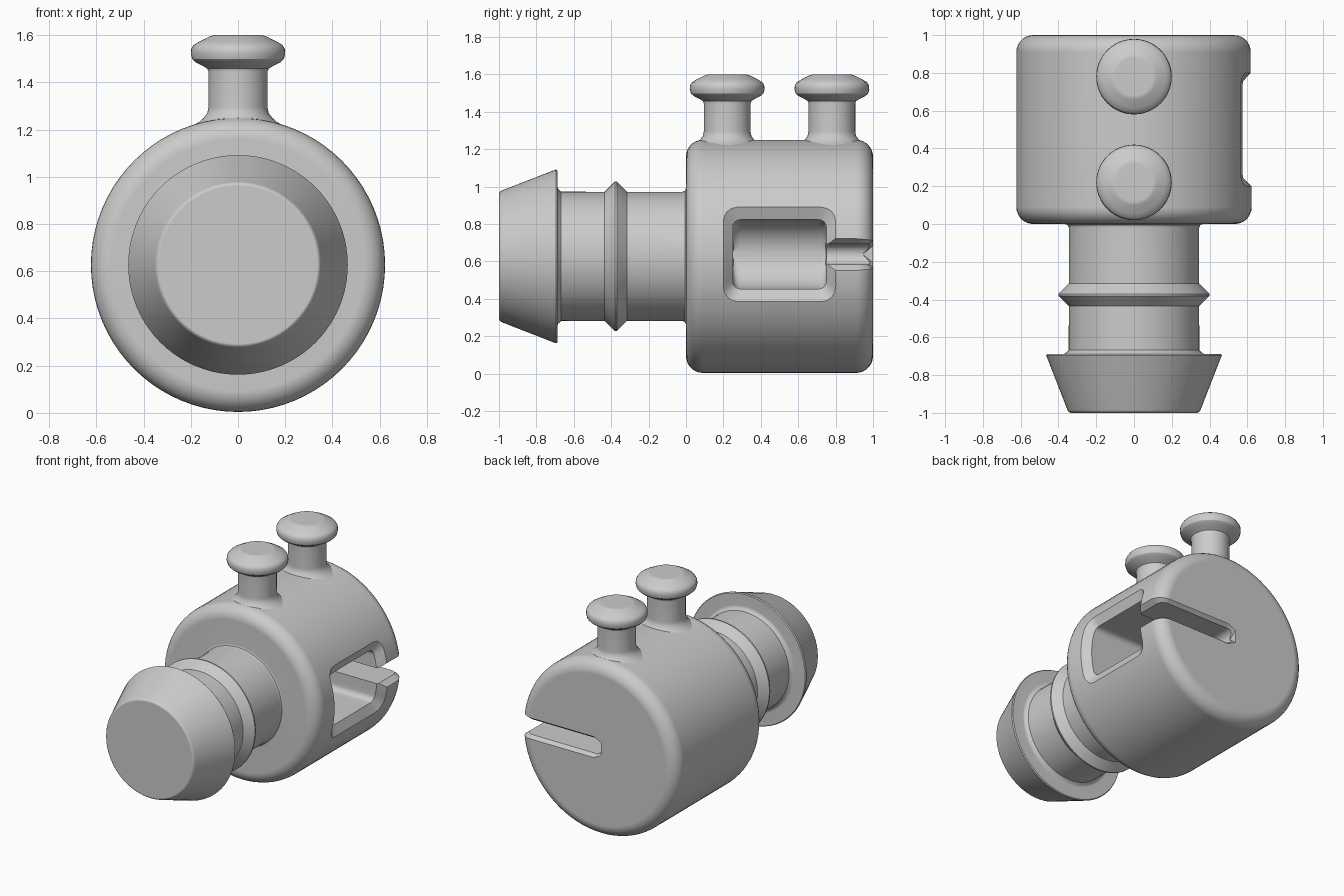
import bpy, bmesh
from math import sin, cos, pi, sqrt, radians

if "Cube" in bpy.data.objects:
    bpy.data.objects.remove(bpy.data.objects["Cube"])

AXIS_Z, R, ROUND = 0.627, 0.623, 0.09   # barrel axis height, radius, rim rounding
POCKET_Z = 0.638                         # centre height of pocket and slot

grey = bpy.data.materials.new("plain_grey")
grey.use_nodes = True
grey.diffuse_color = (0.6, 0.6, 0.6, 1)
grey.node_tree.nodes["Principled BSDF"].inputs["Base Color"].default_value = grey.diffuse_color


def loft(name, rings):
    """Closed skin through rings of equal point count, capped at both ends."""
    bm = bmesh.new()
    loops = [[bm.verts.new(p) for p in ring] for ring in rings]
    n = len(loops[0])
    for a, b in zip(loops, loops[1:]):
        for i in range(n):
            j = (i + 1) % n
            bm.faces.new((a[i], a[j], b[j], b[i]))
    bm.faces.new(loops[0])
    bm.faces.new(loops[-1])
    bmesh.ops.recalc_face_normals(bm, faces=bm.faces)
    mesh = bpy.data.meshes.new(name)
    bm.to_mesh(mesh)
    bm.free()
    mesh.materials.append(grey)
    obj = bpy.data.objects.new(name, mesh)
    bpy.context.collection.objects.link(obj)
    return obj


def circle(r, n):
    return [(r * cos(2 * pi * i / n), r * sin(2 * pi * i / n)) for i in range(n)]


def arc(cu, cv, r, start, end, steps=7):
    angles = [radians(start + (end - start) * i / steps) for i in range(steps + 1)]
    return [(cu + r * cos(a), cv + r * sin(a)) for a in angles]


def rounded_rect(hy, hz, r):
    """Outline with rounded corners and subdivided sides."""
    r = min(r, hz * 0.9)
    corners = [(1, 1, 0), (-1, 1, 90), (-1, -1, 180), (1, -1, 270)]
    arcs = [arc(sy * (hy - r), sz * (hz - r), r, s, s + 90, 4) for sy, sz, s in corners]
    pts = []
    for k, a in enumerate(arcs):
        (y0, z0), (y1, z1) = a[-1], arcs[(k + 1) % 4][0]
        pts += a + [(y0 + (y1 - y0) * t / 8, z0 + (z1 - z0) * t / 8) for t in range(1, 8)]
    return pts


def select_only(obj):
    bpy.ops.object.select_all(action='DESELECT')
    obj.select_set(True)
    bpy.context.view_layer.objects.active = obj


def carve(obj, cutter):
    mod = obj.modifiers.new("cut", 'BOOLEAN')
    mod.operation, mod.solver, mod.object = 'DIFFERENCE', 'EXACT', cutter
    select_only(obj)
    bpy.ops.object.modifier_apply(modifier=mod.name)
    bpy.data.objects.remove(cutter)


def finish(obj):
    select_only(obj)
    bpy.ops.object.shade_smooth_by_angle(angle=radians(30))
    mod = obj.modifiers.new("normals", 'WEIGHTED_NORMAL')
    mod.keep_sharp = True


# Barrel with ribbed neck and barbed tip, turned about the y axis: (y, radius)
profile = [(-1, .335), (-.995, .345), (-.985, .352), (-.695, .465), (-.688, .46),
           (-.688, .375), (-.683, .36), (-.668, .346), (-.435, .345), (-.38, .4),
           (-.37, .4), (-.315, .345), (-.02, .345), (-.006, .351), (0, .365)]
profile += arc(ROUND, R - ROUND, ROUND, 180, 90)
profile += arc(1 - ROUND, R - ROUND, ROUND, 90, 0)
body = loft("barrel_and_neck",
            [[(x, y, AXIS_Z + z) for x, z in circle(r, 80)] for y, r in profile])


# Side pocket: chamfered mouth that follows the barrel, then a round-bottomed cavity
def pocket_ring(hy, hz, r, x=None, depth=0):
    ring = []
    for y, z in rounded_rect(hy, hz, r):
        height = POCKET_Z + z - AXIS_Z
        px = sqrt((R - depth) ** 2 - height ** 2) if x is None else x
        ring.append((px, 0.5 + y, POCKET_Z + z))
    return ring


HZ = 0.185
rings = [pocket_ring(.35, .315, .11, x=.8),
         pocket_ring(.35, .315, .11, depth=-.05),
         pocket_ring(.25, HZ, .04, depth=.05)]
for step in range(12):
    a = radians(step * 7.9)
    rings.append(pocket_ring(.25, HZ * cos(a), .04, x=-HZ * sin(a)))
carve(body, loft("pocket_cutter", rings))

# Slot from the pocket out through the back, with a round inner end
outline = [(.8, .055)] + arc(.03, 0, .055, 90, 270, 10) + [(.8, -.055)]
carve(body, loft("slot_cutter",
                 [[(x, y, POCKET_Z + z) for x, z in outline] for y in (.6, 1.1)]))

# Chamfer of the slot edges, swept around the barrel side, rim and back
path = [(R, .7, 0, .09)]
for i in range(8):
    a = i / 7 * 90
    path.append((R - ROUND + ROUND * cos(radians(a)),
                 1 - ROUND + ROUND * sin(radians(a)), a, .09 - .015 * i / 7))
path += [(.03, 1, 90, .075), (-.03, 1, 90, .045)]
rings = []
for x, y, a, half in path:
    nx, ny = cos(radians(a)), sin(radians(a))
    rings.append([(x + nx * d, y + ny * d, POCKET_Z + s * (half + .8 * d))
                  for d, s in ((.05, 1), (-.05, 1), (-.05, -1), (.05, -1))])
carve(body, loft("slot_chamfer_cutter", rings))
finish(body)

# Two mushroom studs on top: (radius, z)
stud = [(.2, 1.15), (.2, 1.212), (.165, 1.232), (.145, 1.25), (.13, 1.27), (.125, 1.295),
        (.125, 1.445), (.13, 1.458), (.145, 1.467), (.18, 1.485), (.194, 1.498),
        (.2, 1.52), (.198, 1.542), (.188, 1.558), (.165, 1.572), (.12, 1.595), (.1, 1.6)]
for name, y in (("front_stud", .22), ("rear_stud", .78)):
    finish(loft(name, [[(u, y + v, z) for u, v in circle(r, 48)] for r, z in stud]))
